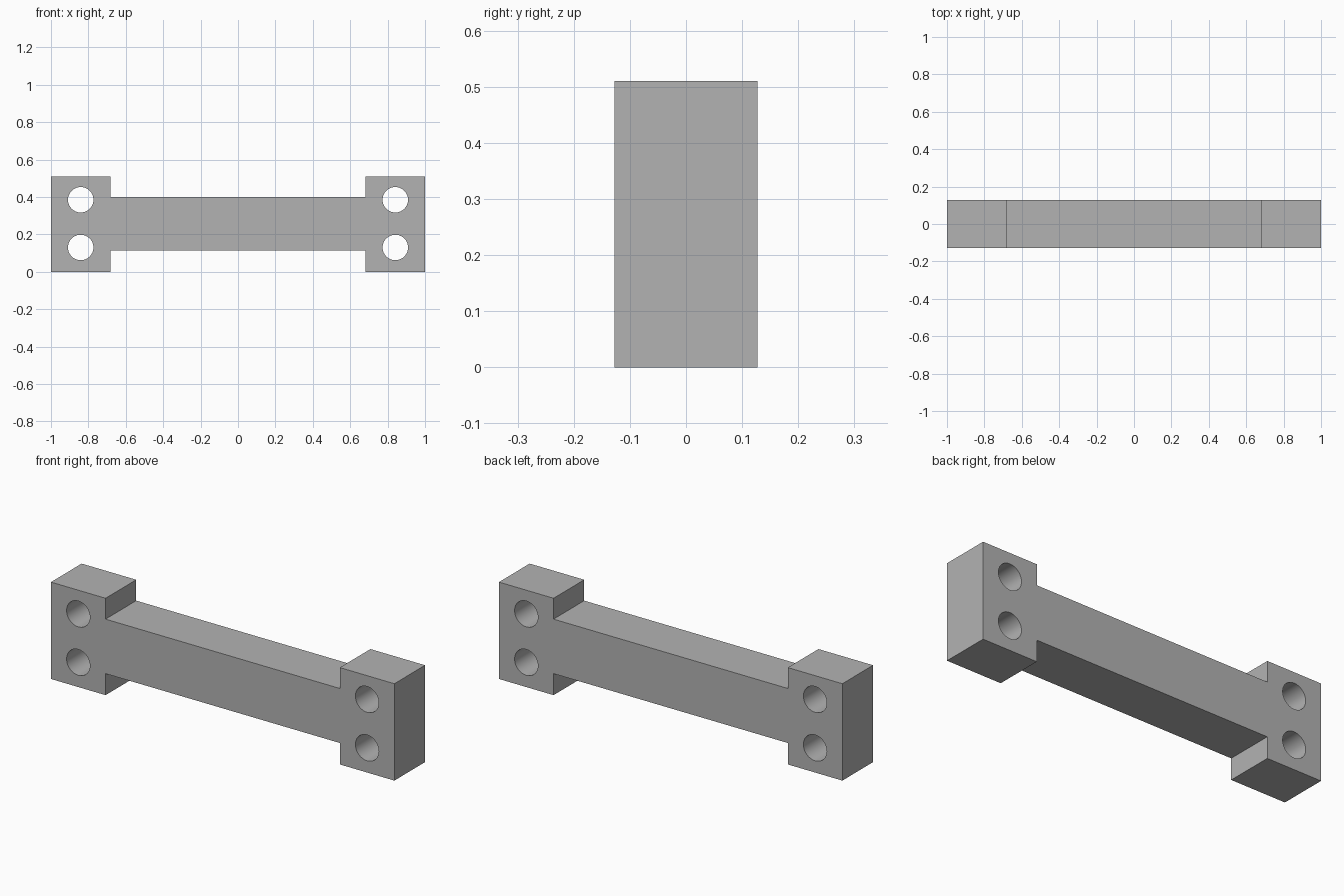
import bpy, bmesh
from math import sin, cos, pi, radians

cube = bpy.data.objects.get("Cube")
if cube:
    bpy.data.objects.remove(cube, do_unlink=True)

DEPTH = 0.255
HEIGHT = 0.51
END_X, NECK_X = 1.0, 0.682      # outer and inner edge of each end block
BAR_LOW, BAR_HIGH = 0.113, 0.4
HOLE_X, HOLE_R, SIDES = 0.841, 0.068, 64
HOLE_ZS = (0.13, 0.385)

grey = bpy.data.materials.new("plain grey")
grey.use_nodes = True
grey.diffuse_color = (0.45, 0.45, 0.45, 1)
grey.node_tree.nodes["Principled BSDF"].inputs["Base Color"].default_value = grey.diffuse_color


def add_loop(curve, points):
    spline = curve.splines.new("POLY")
    spline.points.add(len(points) - 1)
    for p, (x, z) in zip(spline.points, points):
        p.co = (x, z, 0, 1)
    spline.use_cyclic_u = True


# Outline: right half, mirrored for the left half
half = [(NECK_X, BAR_LOW), (NECK_X, 0), (END_X, 0),
        (END_X, HEIGHT), (NECK_X, HEIGHT), (NECK_X, BAR_HIGH)]
curve = bpy.data.curves.new("bracket_profile", "CURVE")
curve.dimensions = "2D"
curve.fill_mode = "BOTH"
curve.extrude = DEPTH / 2
add_loop(curve, half + [(-x, z) for x, z in reversed(half)])

# Two bolt holes through each end block
for side in (-1, 1):
    for z in HOLE_ZS:
        add_loop(curve, [(side * HOLE_X + HOLE_R * cos(2 * pi * i / SIDES),
                          z + HOLE_R * sin(2 * pi * i / SIDES)) for i in range(SIDES)])

# Stand the extruded profile upright and turn it into one solid mesh
bar = bpy.data.objects.new("bracket_bar", curve)
bpy.context.collection.objects.link(bar)
bar.rotation_euler.x = radians(90)
bpy.ops.object.select_all(action="DESELECT")
bar.select_set(True)
bpy.context.view_layer.objects.active = bar
bpy.ops.object.convert(target="MESH")
bpy.ops.object.transform_apply(location=False, rotation=True, scale=False)

bar = bpy.context.object
bm = bmesh.new()
bm.from_mesh(bar.data)
bmesh.ops.remove_doubles(bm, verts=bm.verts, dist=0.0005)
bmesh.ops.recalc_face_normals(bm, faces=bm.faces)
bm.to_mesh(bar.data)
bm.free()
bar.data.materials.clear()
bar.data.materials.append(grey)
bpy.ops.object.shade_smooth_by_angle(angle=radians(30))
